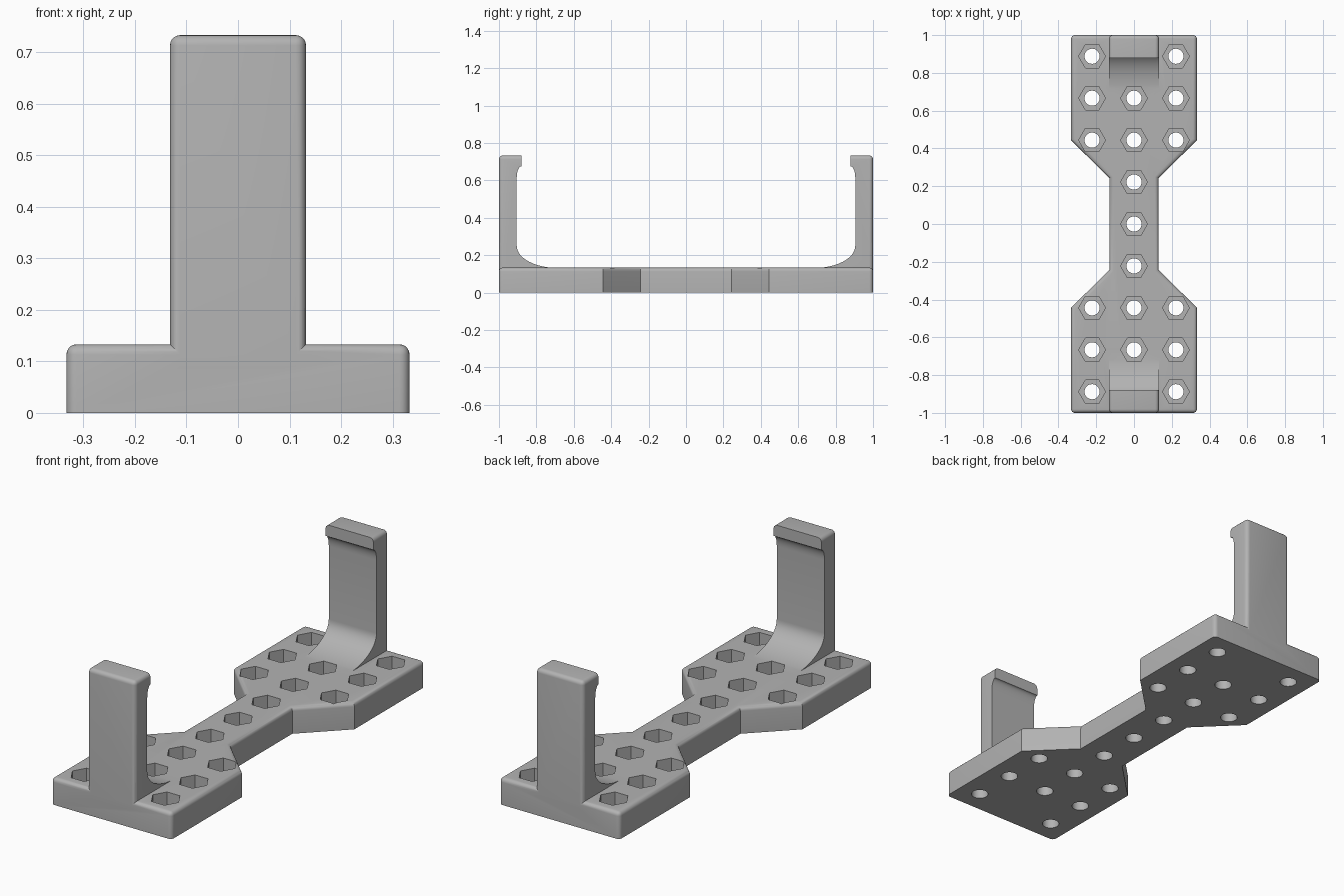
import bpy, bmesh
from math import sin, cos, pi, radians

if "Cube" in bpy.data.objects:
    bpy.data.objects.remove(bpy.data.objects["Cube"])

THICK, HALF, WAIST, PITCH, ROUND = 0.133, 0.333, 0.13, 0.222, 0.02

grey = bpy.data.materials.new("plain grey")
grey.use_nodes = True
grey.diffuse_color = (0.45, 0.45, 0.45, 1)
grey.node_tree.nodes["Principled BSDF"].inputs["Base Color"].default_value = (0.45, 0.45, 0.45, 1)


def make_object(name, bm):
    bmesh.ops.recalc_face_normals(bm, faces=bm.faces[:])
    mesh = bpy.data.meshes.new(name)
    bm.to_mesh(mesh)
    bm.free()
    mesh.materials.append(grey)
    obj = bpy.data.objects.new(name, mesh)
    bpy.context.collection.objects.link(obj)
    return obj


def prism(points, shift, rounded):
    """Extrude an outline by shift, then round the edges chosen by a rule."""
    bm = bmesh.new()
    face = bm.faces.new([bm.verts.new(p) for p in points])
    new = bmesh.ops.extrude_face_region(bm, geom=[face])["geom"]
    bmesh.ops.translate(bm, vec=shift, verts=[v for v in new if isinstance(v, bmesh.types.BMVert)])
    bmesh.ops.recalc_face_normals(bm, faces=bm.faces[:])
    edges = [e for e in bm.edges if rounded(e.verts[0].co, e.verts[1].co)]
    bmesh.ops.bevel(bm, geom=edges, offset=ROUND, segments=5, profile=0.5, affect='EDGES')
    return bm


def boolean(target, tool, operation):
    mod = target.modifiers.new(operation.lower(), 'BOOLEAN')
    mod.operation, mod.solver, mod.object = operation, 'EXACT', tool
    bpy.context.view_layer.objects.active = target
    bpy.ops.object.modifier_apply(modifier=mod.name)
    bpy.data.objects.remove(tool)


# Base plate: two wide ends joined by a narrow waist
quarter = [(HALF, 1), (HALF, 0.443), (WAIST, 0.243)]
right = quarter + [(x, -y) for x, y in reversed(quarter)]
outline = right + [(-x, y) for x, y in reversed(right)]


def plate_edge(a, b):
    top = min(a.z, b.z) > 0.1
    corner = abs(a.z - b.z) > 0.1 and abs(a.y) > 0.99
    return top or corner


base = make_object("base_plate", prism([(x, y, 0) for x, y in outline], (0, 0, THICK), plate_edge))

# Upright clip arms with a wide foot fillet and an inward lip
STEPS = 14
profile = [(1, 0.09), (1, 0.733), (0.88, 0.733), (0.88, 0.675)]
profile += [(0.88 + 0.025 * sin(t), 0.615 + 0.06 * cos(t))
            for t in [i * pi / 2 / 8 for i in range(1, 9)]]
profile += [(0.69 + 0.215 * cos(t), 0.25 - 0.118 * sin(t))
            for t in [i * pi / 2 / STEPS for i in range(STEPS + 1)]]
profile += [(0.69, 0.09)]


def arm_edge(a, b):
    outer = min(abs(a.y), abs(b.y)) > 0.99 and max(a.z, b.z) > 0.2
    top_side = min(a.z, b.z) > 0.7 and abs(a.y - b.y) > 0.1
    return outer or top_side


for side in (-1, 1):
    arm = make_object("clip_arm", prism([(-0.132, side * y, z) for y, z in profile],
                                        (0.264, 0, 0), arm_edge))
    boolean(base, arm, 'UNION')

# Hole grid: round through-holes with hexagonal pockets above
spots = [(0, row) for row in range(-3, 4)]
spots += [(col, row) for col in (-1, 1) for row in (-4, -3, -2, 2, 3, 4)]


def hole_cutter(name, sides, radius, low, high):
    bm = bmesh.new()
    for col, row in spots:
        rings = [[bm.verts.new((col * PITCH + radius * cos(2 * pi * i / sides),
                                row * PITCH + radius * sin(2 * pi * i / sides), z))
                  for i in range(sides)] for z in (low, high)]
        bm.faces.new(rings[0])
        bm.faces.new(rings[1])
        for i in range(sides):
            j = (i + 1) % sides
            bm.faces.new((rings[0][i], rings[0][j], rings[1][j], rings[1][i]))
    cutter = make_object(name, bm)
    cutter.hide_render = True
    return cutter


boolean(base, hole_cutter("hex_cutter", 6, 0.071, 0.05, 0.2), 'DIFFERENCE')
boolean(base, hole_cutter("round_cutter", 32, 0.04, -0.1, 0.1), 'DIFFERENCE')

bpy.ops.object.select_all(action='DESELECT')
base.select_set(True)
bpy.context.view_layer.objects.active = base
bpy.ops.object.shade_smooth_by_angle(angle=radians(30))
